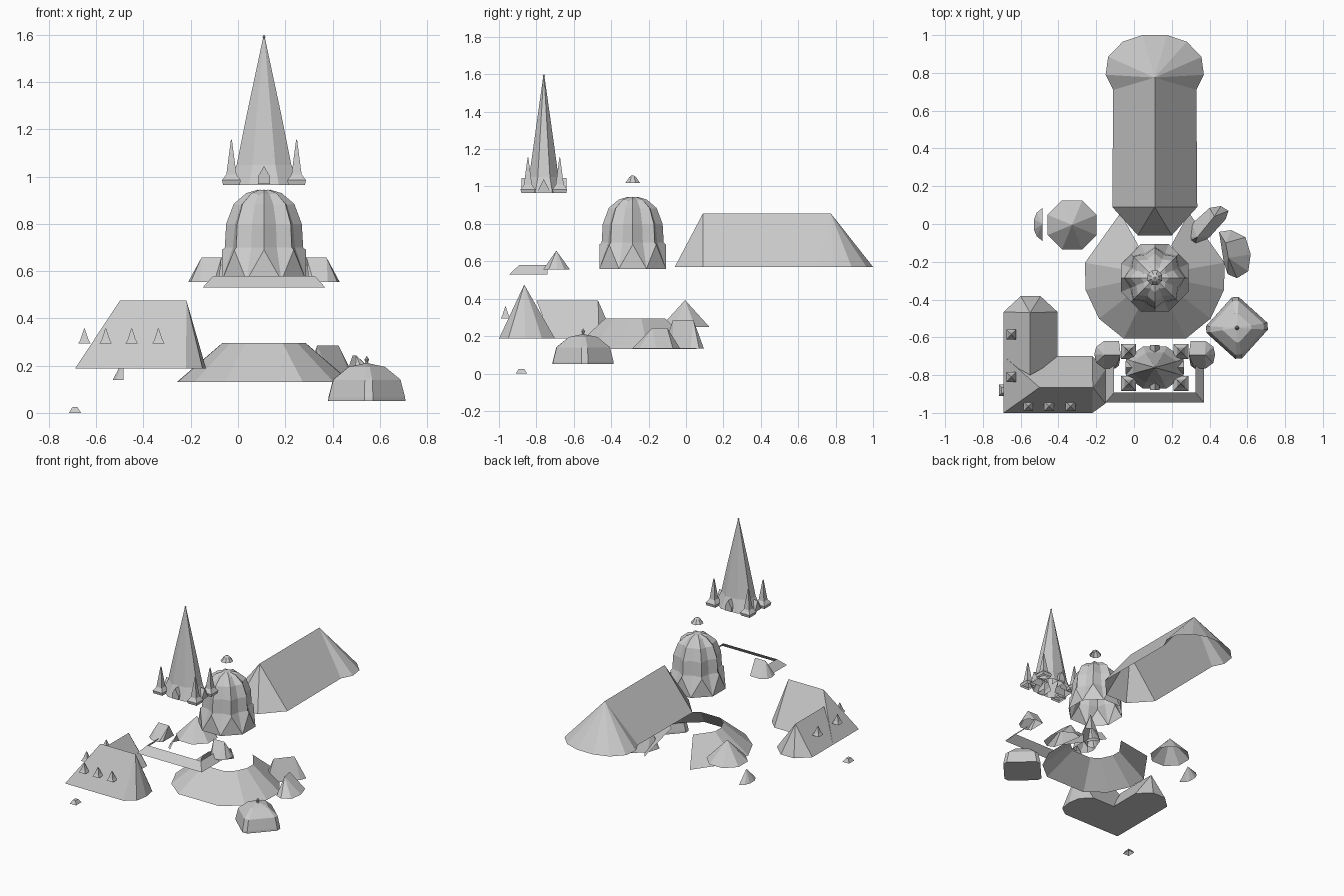
import bpy
from math import sin, cos, pi, radians


def mesh(name, verts, faces):
    me = bpy.data.meshes.new(name)
    me.from_pydata(verts, [], faces)
    me.update()
    ob = bpy.data.objects.new(name, me)
    bpy.context.collection.objects.link(ob)
    return ob


def hip(name, outline, z0, ridge, z1, cap=False):
    """Roof from a counter-clockwise eaves outline up to one or two ridge points."""
    n = len(outline)
    verts = [(x, y, z0) for x, y in outline] + [(x, y, z1) for x, y in ridge]
    near = [n + min(range(len(ridge)), key=lambda k: (ridge[k][0] - x) ** 2 + (ridge[k][1] - y) ** 2)
            for x, y in outline]
    faces = []
    for i in range(n):
        j = (i + 1) % n
        faces.append((i, j, near[i]) if near[i] == near[j] else (i, j, near[j], near[i]))
    if cap:
        faces.append(tuple(range(n))[::-1])
    return mesh(name, verts, faces)


def loft(name, rings, closed=True, cap_top=False, cap_bottom=False):
    n = len(rings[0])
    verts = [v for r in rings for v in r]
    faces = []
    for k in range(len(rings) - 1):
        for i in range(n if closed else n - 1):
            j = (i + 1) % n
            faces.append((k * n + i, k * n + j, (k + 1) * n + j, (k + 1) * n + i))
    if cap_top:
        faces.append(tuple(range((len(rings) - 1) * n, len(rings) * n)))
    if cap_bottom:
        faces.append(tuple(range(n))[::-1])
    return mesh(name, verts, faces)


def ring(cx, cy, z, rx, ry=None, n=8, rot=pi / 8):
    ry = rx if ry is None else ry
    return [(cx + rx * cos(rot + 2 * pi * i / n), cy + ry * sin(rot + 2 * pi * i / n), z) for i in range(n)]


def stack(name, cx, cy, profile, n=8, rot=pi / 8, cap_bottom=False):
    """Stack of (z, rx, ry) rings."""
    return loft(name, [ring(cx, cy, z, rx, ry, n, rot) for z, rx, ry in profile],
                cap_top=True, cap_bottom=cap_bottom)


CX = 0.11  # main axis of the church

# Nave roof with wider polygonal apse
side = [(0.09, -0.06), (0.225, 0.09), (0.22, 0.71), (0.26, 0.79), (0.247, 0.885), (0.17, 0.965), (0.065, 1.0)]
outline = [(CX + x, y) for x, y in side] + [(CX - x, y) for x, y in side[::-1]]
hip("nave_roof", outline, 0.57, [(CX, 0.09), (CX, 0.775)], 0.855)

# Ambulatory ring roof, open towards the nave
half = [61, 10, -12, -38, -64]
angles = [radians(a) for a in [180 - h for h in half] + [360 + h for h in half[::-1]]]
loft("ambulatory_roof",
     [[(CX + r * cos(a), -0.27 + r * sin(a), z) for a in angles] for z, r in [(0.13, 0.375), (0.295, 0.18)]],
     closed=False)

# Pleated dome with eight gables
CY = -0.285
peak = [(0.69, 0.178), (0.70, 0.166), (0.80, 0.16), (0.885, 0.128), (0.93, 0.075), (0.945, 0.025)]
valley = [(0.56, 0.193), (0.70, 0.142), (0.80, 0.132), (0.88, 0.105), (0.925, 0.062), (0.943, 0.025)]
rings = []
for p, v in zip(peak, valley):
    rings.append([(CX + (p, v)[i % 2][1] * cos(i * pi / 8), CY + (p, v)[i % 2][1] * sin(i * pi / 8),
                   (p, v)[i % 2][0]) for i in range(16)])
loft("dome", rings, cap_top=True)
for i in range(0, 16, 2):
    base = rings[0]
    mesh("dome_gable", [base[i - 1], base[i + 1], base[i]], [(0, 1, 2)])

# Lantern cap above the dome
stack("lantern_cap", CX, CY, [(1.02, 0.042, 0.042), (1.03, 0.034, 0.034), (1.035, 0.03, 0.03),
                              (1.05, 0.02, 0.02), (1.06, 0.005, 0.005)])

# Tower spire with flared skirt and finial
TY = -0.76
stack("spire", CX, TY, [(0.965, 0.165, 0.12), (1.05, 0.125, 0.085), (1.25, 0.082, 0.055), (1.58, 0.006, 0.005),
                        (1.585, 0.004, 0.004), (1.592, 0.007, 0.007), (1.6, 0.001, 0.001)])
for sx in (-1, 1):
    # Corner pinnacles
    for sy in (-1, 1):
        stack("pinnacle", CX + sx * 0.138, TY + sy * 0.085,
              [(0.965, 0.05, 0.05), (0.985, 0.056, 0.056), (1.01, 0.03, 0.03), (1.15, 0.004, 0.004), (1.157, 0.001, 0.001)],
              n=4, rot=pi / 4)
    # Front and back dormer gables of the spire
    y0, y1 = TY + sx * 0.12, TY + sx * 0.04
    mesh("spire_dormer", [(CX + x, y, z) for y in (y0, y1)
                          for x, z in ((-0.026, 0.968), (0.026, 0.968), (0.026, 1.0), (0, 1.045), (-0.026, 1.0))],
         [(0, 1, 2, 3, 4), (1, 6, 7, 2), (2, 7, 8, 3), (3, 8, 9, 4), (4, 9, 5, 0)])
    # Side dormer gables
    x0, x1 = CX + sx * 0.155, CX + sx * 0.06
    mesh("side_dormer", [(x0, TY - 0.035, 0.97), (x0, TY + 0.035, 0.97), (x0, TY, 1.04), (x1, TY - 0.035, 0.97),
                         (x1, TY + 0.035, 0.97), (x1, TY, 1.04)],
         [(0, 1, 2), (1, 4, 5, 2), (2, 5, 3, 0)])
    # Stair turret roofs leaning on the tower
    pts = [(0.19, -0.75), (0.21, -0.765), (0.27, -0.765), (0.31, -0.735), (0.32, -0.69),
           (0.31, -0.65), (0.27, -0.62), (0.19, -0.62)]
    o = [(CX + sx * x, y) for x, y in pts]
    hip("turret_roof", o if sx > 0 else o[::-1], 0.555, [(CX + sx * 0.18, -0.693), (CX + sx * 0.265, -0.693)], 0.657)

# U-shaped gallery roof around the tower front
loft("gallery_roof", [[(CX - w, -0.74, z), (CX - w, y, z), (CX + w, y, z), (CX + w, -0.74, z)]
                      for w, y, z in ((0.26, -0.945, 0.53), (0.215, -0.892, 0.58))], closed=False)

# L-shaped annex roof: taller front wing, lower side wing
hip("annex_front_roof", [(-0.69, -1), (-0.22, -1), (-0.15, -0.95), (-0.135, -0.86), (-0.15, -0.77), (-0.22, -0.70),
                         (-0.69, -0.70)], 0.187, [(-0.5, -0.865), (-0.218, -0.865)], 0.475, cap=True)
hip("annex_side_roof", [(-0.69, -0.72), (-0.405, -0.72), (-0.405, -0.465), (-0.495, -0.382), (-0.60, -0.382),
                        (-0.69, -0.465)], 0.187, [(-0.55, -0.80), (-0.55, -0.47)], 0.39, cap=True)

# Small roof dormers on the annex
for x, y in [(-0.56, -0.965), (-0.45, -0.965), (-0.337, -0.965), (-0.65, -0.585), (-0.65, -0.81)]:
    stack("annex_dormer", x, y, [(0.293, 0.037, 0.037), (0.31, 0.024, 0.024), (0.358, 0.002, 0.002)],
          n=4, rot=pi / 4, cap_bottom=True)

# Low porch cap at ground level
stack("porch_cap", -0.69, -0.88, [(0, 0.036, 0.044), (0.025, 0.015, 0.02)], n=4, rot=pi / 4)

# Octagonal chapel roof and its little apse
stack("chapel_roof", -0.328, -0.005, [(0.25, 0.14, 0.14), (0.392, 0.001, 0.001)])
mesh("chapel_apse_roof", [(-0.485, 0.085, 0.14), (-0.515, 0.06, 0.14), (-0.53, 0.025, 0.14), (-0.53, -0.03, 0.14),
                          (-0.515, -0.065, 0.14), (-0.485, -0.09, 0.14), (-0.485, 0, 0.225)],
     [(i, i + 1, 6) for i in range(5)])

# Radiating chapel roofs
hip("radial_chapel_roof", [(0.28, -0.095), (0.32, -0.12), (0.40, -0.07), (0.485, 0.025), (0.50, 0.07), (0.46, 0.095),
                           (0.40, 0.085), (0.305, 0.0), (0.28, -0.07)], 0.135, [(0.335, -0.07), (0.425, 0.04)], 0.285)
hip("side_chapel_roof", [(0.475, -0.2), (0.495, -0.265), (0.545, -0.287), (0.605, -0.25), (0.618, -0.16),
                         (0.59, -0.07), (0.515, -0.032), (0.45, -0.042)], 0.135,
    [(0.50, -0.18), (0.485, -0.10)], 0.243)

# Detached pavilion with a mansard roof, chamfered corners
PX, PY, turn = 0.545, -0.55, radians(48)
levels = [(0.05, 0.128), (0.065, 0.127), (0.14, 0.112), (0.145, 0.108), (0.195, 0.06), (0.208, 0.012)]
rings = []
for z, h in levels:
    c = h * 0.8
    pts = [(h, -c), (h, c), (c, h), (-c, h), (-h, c), (-h, -c), (-c, -h), (c, -h)]
    rings.append([(PX + x * cos(turn) - y * sin(turn), PY + x * sin(turn) + y * cos(turn), z) for x, y in pts])
loft("pavilion_roof", rings, cap_top=True, cap_bottom=True)
stack("pavilion_finial", PX, PY, [(0.2, 0.014, 0.014), (0.215, 0.006, 0.006), (0.225, 0.011, 0.011),
                                  (0.24, 0.001, 0.001)])
